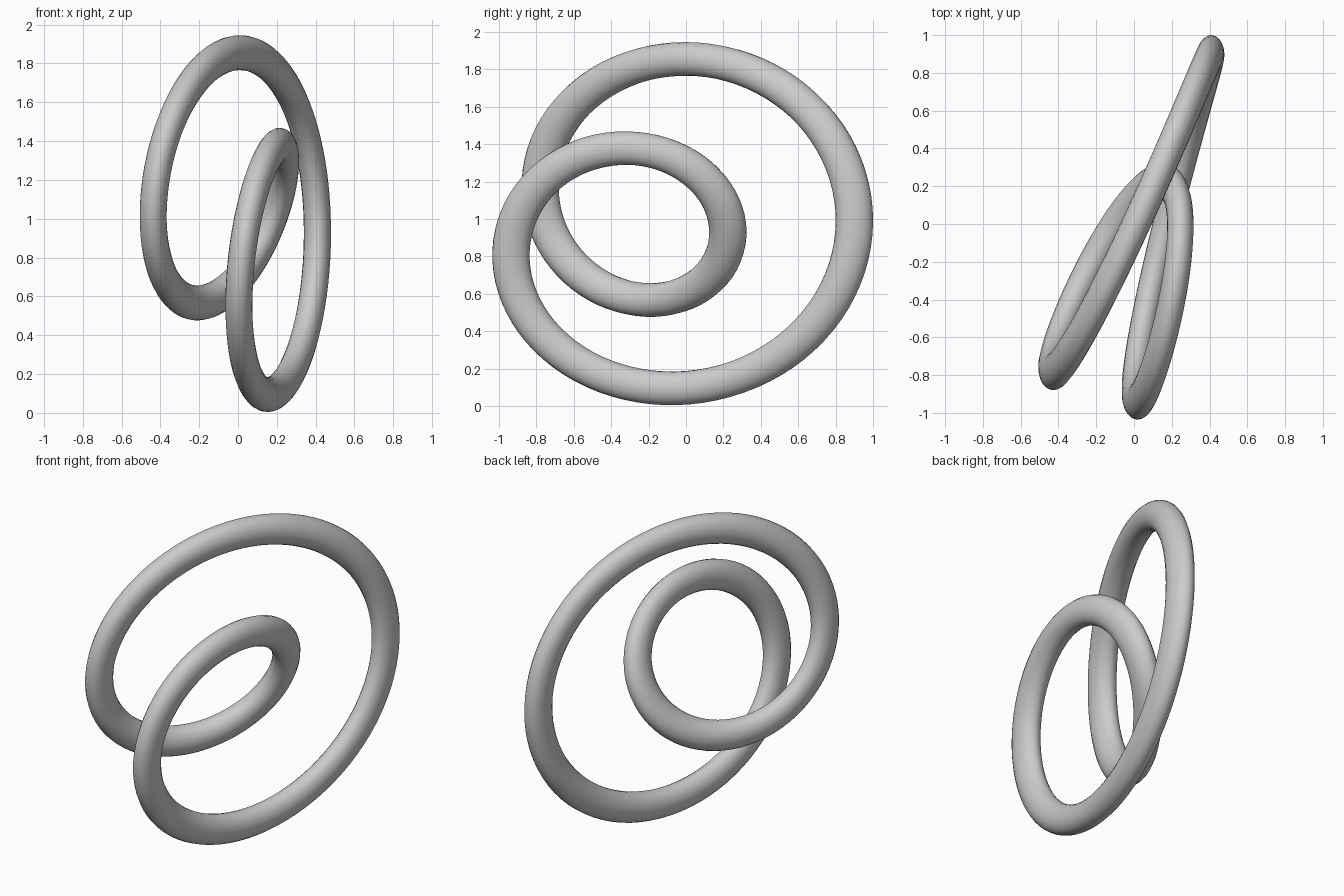
import bpy
from math import sin, cos, tau
from mathutils import Vector

cube = bpy.data.objects.get("Cube")
if cube:
    bpy.data.objects.remove(cube, do_unlink=True)

STEPS = 160
TUBE_RADIUS = 0.1
SQUASH = Vector((0.7, 1.0, 0.9))    # flattens the tube along with its path

# Frame of the double loop: symmetry axis, sideways and up
origin = Vector((0.085, -0.025, 0.975))
axis = Vector((0.33, 0.944, 0.01))
side = Vector((0.944, -0.33, 0.0))
up = Vector((0.0, 0.0, 1.0))


def loop_point(s):
    """Closed path that winds twice: one large turn, one small turn."""
    along = -0.12 + 0.36 * cos(s) + 0.74 * cos(2 * s)
    across = -0.217 * sin(s) + 0.088 * sin(2 * s)
    height = 0.337 * sin(s) + 0.632 * sin(2 * s)
    return origin + axis * along + side * across + up * height


# Round tube swept along the path
curve = bpy.data.curves.new("double_loop", "CURVE")
curve.dimensions = "3D"
curve.bevel_depth = TUBE_RADIUS
curve.bevel_resolution = 8
spline = curve.splines.new("POLY")
spline.points.add(STEPS - 1)
for i, point in enumerate(spline.points):
    p = loop_point(tau * i / STEPS)
    point.co = (p.x / SQUASH.x, p.y / SQUASH.y, p.z / SQUASH.z, 1)
spline.use_cyclic_u = True

loop = bpy.data.objects.new("double_loop", curve)
bpy.context.collection.objects.link(loop)
loop.scale = SQUASH

# Turn the tube into a smooth mesh
bpy.ops.object.select_all(action="DESELECT")
loop.select_set(True)
bpy.context.view_layer.objects.active = loop
bpy.ops.object.convert(target="MESH")
bpy.ops.object.transform_apply(location=False, rotation=False, scale=True)
bpy.ops.object.shade_smooth()
